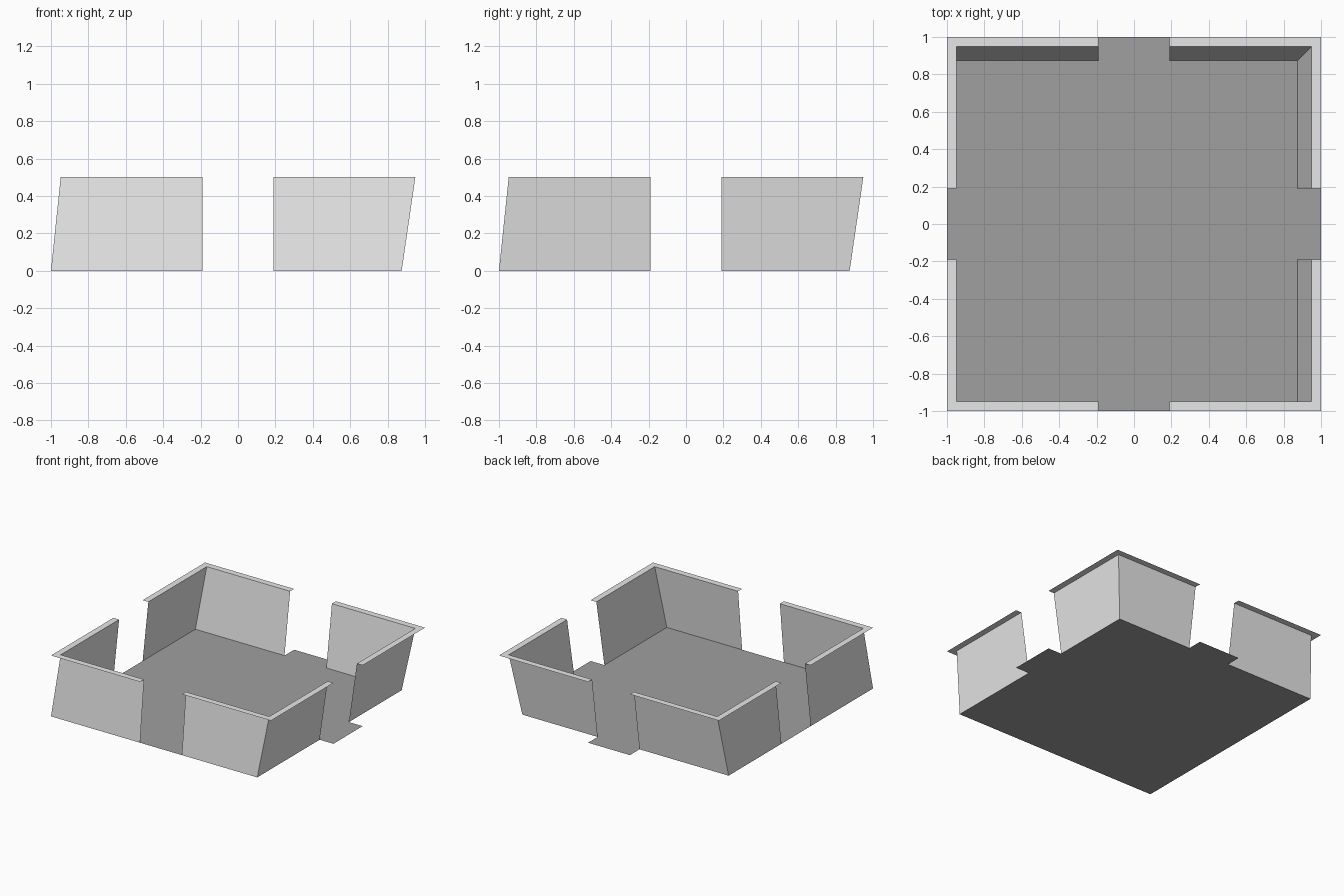
import bpy, bmesh

if "Cube" in bpy.data.objects:
    bpy.data.objects.remove(bpy.data.objects["Cube"])

H = 0.5                       # wall height
GAP = 0.19                    # half width of the four openings
BASE = {-1: -1.0, 1: 0.875}   # wall foot lines (both x and y)
TOP = 0.948                   # wall top lines
LIP = 1.0                     # outer edge of the flat rim


def material(name, value):
    m = bpy.data.materials.new(name)
    m.diffuse_color = (value, value, value, 1)
    m.use_nodes = True
    m.node_tree.nodes["Principled BSDF"].inputs["Base Color"].default_value = m.diffuse_color
    return m


light = material("light grey", 0.8)
dark = material("mid grey", 0.35)


def sheet(name, polygons, mat, up=None):
    """Thin open surface made from a few polygons, normals up or away from the middle."""
    bm = bmesh.new()
    for poly in polygons:
        bm.faces.new([bm.verts.new(p) for p in poly])
    bmesh.ops.remove_doubles(bm, verts=bm.verts, dist=1e-5)
    bm.normal_update()
    for f in bm.faces:
        out = f.normal.z if up else f.normal.xy.dot(f.calc_center_median().xy)
        if out < 0:
            f.normal_flip()
    me = bpy.data.meshes.new(name)
    bm.to_mesh(me)
    bm.free()
    me.materials.append(mat)
    ob = bpy.data.objects.new(name, me)
    bpy.context.collection.objects.link(ob)


# floor with door tabs reaching the rim line on the right and back
lo, hi = BASE[-1], BASE[1]
sheet("floor", [[(lo, lo, 0), (hi, lo, 0), (hi, -GAP, 0), (LIP, -GAP, 0), (LIP, GAP, 0),
                 (hi, GAP, 0), (hi, hi, 0), (GAP, hi, 0), (GAP, LIP, 0),
                 (-GAP, LIP, 0), (-GAP, hi, 0), (lo, hi, 0)]], dark, up=True)

# four corner walls, each with a flat mitred rim
for sx, xname in ((-1, "left"), (1, "right")):
    for sy, yname in ((-1, "front"), (1, "back")):
        bx, by = BASE[sx], BASE[sy]
        tx, ty, lx, ly, gx, gy = sx*TOP, sy*TOP, sx*LIP, sy*LIP, sx*GAP, sy*GAP
        sheet(f"{yname}_{xname}_wall", [
            [(bx, gy, 0), (bx, by, 0), (tx, ty, H), (tx, gy, H)],
            [(gx, by, 0), (bx, by, 0), (tx, ty, H), (gx, ty, H)]], light)
        sheet(f"{yname}_{xname}_rim", [
            [(tx, gy, H), (tx, ty, H), (lx, ly, H), (lx, gy, H)],
            [(gx, ty, H), (tx, ty, H), (lx, ly, H), (gx, ly, H)]], light, up=True)
